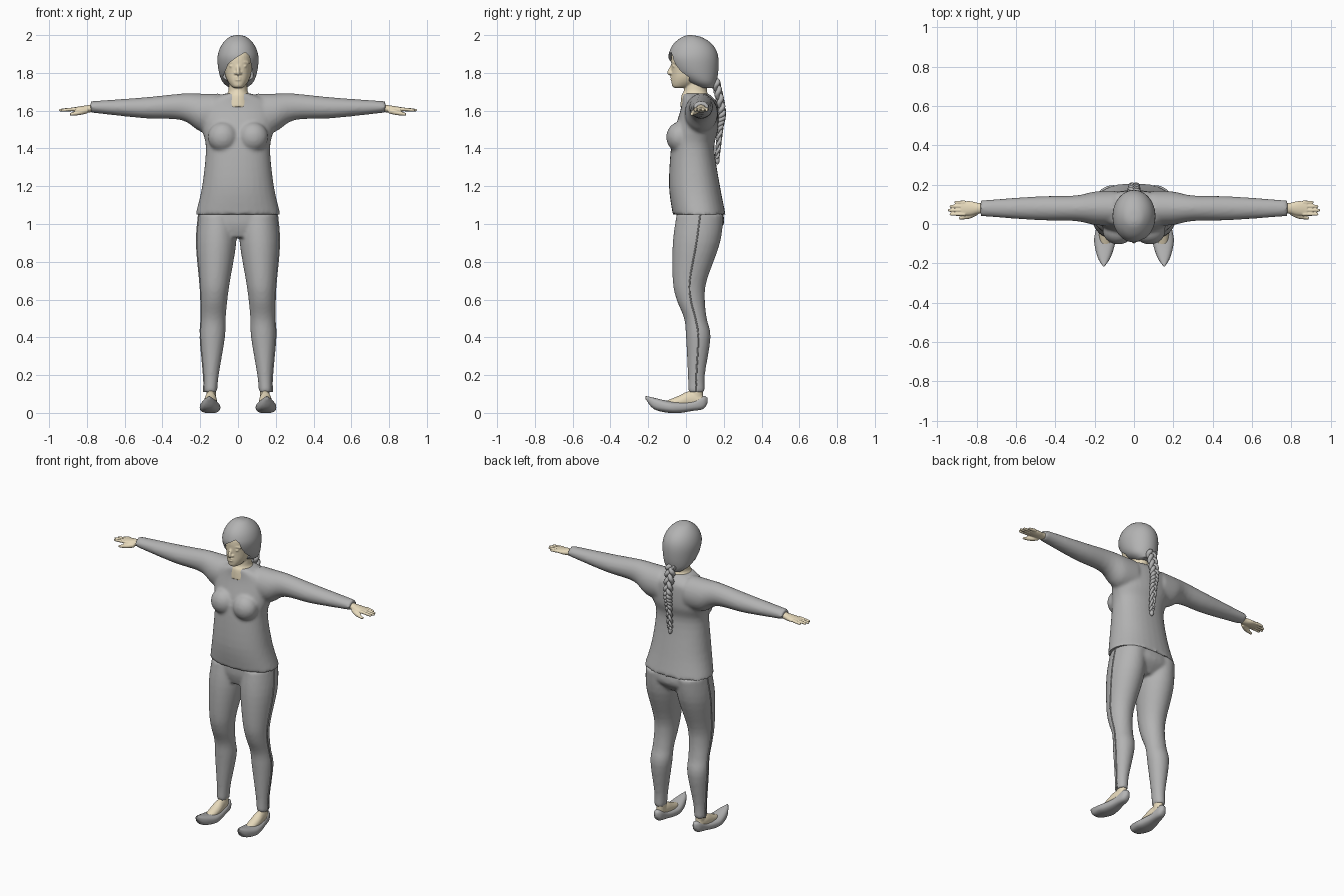
import bpy
import bmesh
from math import sin, cos, pi, copysign
from mathutils import Vector, Matrix

if "Cube" in bpy.data.objects:
    bpy.data.objects.remove(bpy.data.objects["Cube"], do_unlink=True)


def material(name, colour):
    mat = bpy.data.materials.new(name)
    mat.use_nodes = True
    mat.diffuse_color = colour
    mat.node_tree.nodes["Principled BSDF"].inputs["Base Color"].default_value = colour
    return mat


GREY = material("plain grey", (0.45, 0.45, 0.45, 1))
SKIN = material("pale skin", (0.8, 0.7, 0.5, 1))


def blend(rows, steps=4):
    """Pass a smooth curve through a list of points."""
    rows = [Vector(row) for row in rows]
    last = len(rows) - 1
    out = []
    for i in range(last):
        start, end = rows[i], rows[i + 1]
        leave = (end - rows[max(i - 1, 0)]) / 2
        arrive = (rows[min(i + 2, last)] - start) / 2
        for step in range(steps):
            t = step / steps
            ease = t * t * (3 - 2 * t)
            out.append(start.lerp(end, ease) + leave * t * (1 - t) ** 2 - arrive * t * t * (1 - t))
    return out + [rows[-1]]


def join_rings(bm, rings):
    """Join rings of points into a closed body."""
    loops = [[bm.verts.new(point) for point in ring] for ring in rings]
    count = len(loops[0])
    for low, high in zip(loops, loops[1:]):
        for i in range(count):
            j = (i + 1) % count
            bm.faces.new((low[i], low[j], high[j], high[i]))
    bm.faces.new(loops[0][::-1])
    bm.faces.new(loops[-1])


def loft(bm, rows, axis="z", side=1, centre=0, lean=0, square=1, sides=32):
    """Each row: place on the axis, half width, then low and high depth."""
    rings = []
    for place, half, low, high in blend(rows):
        ring = []
        for i in range(sides):
            u, v = cos(2 * pi * i / sides), sin(2 * pi * i / sides)
            u, v = copysign(abs(u) ** square, u), copysign(abs(v) ** square, v)
            a = centre + lean * place + half * u
            b = (low + high + (high - low) * v) / 2
            x, y, z = {"z": (a, b, place), "y": (a, place, b), "x": (place, a, b)}[axis]
            ring.append((x * side, y, z))
        rings.append(ring)
    join_rings(bm, rings)


def tube(bm, path, side=1, sides=10, steps=4):
    """Each row of the path: x, y, z, radius."""
    path = blend(path, steps)
    points = [Vector((x * side, y, z)) for x, y, z, radius in path]
    rings = []
    for i, point in enumerate(points):
        along = points[min(i + 1, len(points) - 1)] - points[max(i - 1, 0)]
        turn = along.to_track_quat("Z", "Y")
        angles = [2 * pi * k / sides for k in range(sides)]
        rings.append([point + turn @ Vector((cos(a), sin(a), 0)) * path[i][3] for a in angles])
    join_rings(bm, rings)


def ball(bm, centre, size):
    place = Matrix.Translation(centre) @ Matrix.Diagonal((*size, 1))
    bmesh.ops.create_uvsphere(bm, u_segments=20, v_segments=12, radius=1, matrix=place)


def finish(name, bm, mat, voxel=None, smooth=2, cutter=None):
    """Turn the bmesh into an object, fusing overlapping forms when asked."""
    bmesh.ops.recalc_face_normals(bm, faces=bm.faces)
    mesh = bpy.data.meshes.new(name)
    bm.to_mesh(mesh)
    bm.free()
    obj = bpy.data.objects.new(name, mesh)
    bpy.context.collection.objects.link(obj)
    if voxel:
        fuse = obj.modifiers.new("fuse", "REMESH")
        fuse.mode, fuse.voxel_size = "VOXEL", voxel
        soften = obj.modifiers.new("soften", "SMOOTH")
        soften.iterations = smooth
    if cutter:
        cut = obj.modifiers.new("cut", "BOOLEAN")
        cut.object, cut.solver = cutter, "EXACT"
    bpy.ops.object.select_all(action="DESELECT")
    bpy.context.view_layer.objects.active = obj
    obj.select_set(True)
    if obj.modifiers:
        bpy.ops.object.convert(target="MESH")
    obj.data.materials.clear()
    obj.data.materials.append(mat)
    bpy.ops.object.shade_smooth_by_angle(angle=0.9)
    return obj


# Sweater: trunk, bust and sleeves fused into one garment
bm = bmesh.new()
loft(bm, [(1.05, .225, -.07, .21), (1.2, .19, -.09, .18), (1.4, .17, -.08, .15), (1.5, .19, -.06, .17),
          (1.6, .2, -.03, .17), (1.65, .17, -.02, .16), (1.69, .07, -.02, .12)], square=.9)
for side in (1, -1):
    ball(bm, (side * .08, -.035, 1.46), (.08, .07, .08))
    loft(bm, [(.1, .09, 1.48, 1.69), (.2, .085, 1.49, 1.69), (.3, .065, 1.55, 1.69),
              (.5, .06, 1.56, 1.67), (.78, .04, 1.59, 1.65)], "x", side, centre=.08)
finish("sweater", bm, GREY, .01, 5)

# Trousers: hips, both legs, and a raised seam following each outer leg
leg = [(.11, .035, .01, .1), (.2, .04, .01, .1), (.4, .065, 0, .13), (.5, .065, -.01, .11),
       (.6, .07, -.05, .1), (.7, .08, -.07, .11), (.9, .105, -.07, .18), (1.05, .1, -.05, .2)]
middle, lean = .15, -.04
bm = bmesh.new()
seams = bmesh.new()
loft(bm, [(.93, .1, -.03, .14), (1, .2, -.05, .2), (1.09, .2, -.05, .19)], square=.9)
for side in (1, -1):
    loft(bm, leg, side=side, centre=middle, lean=lean)
    tube(seams, [(middle + lean * z + half, (front + back) / 2, z, .004) for z, half, front, back in leg], side)
finish("trousers", bm, GREY, .01, 4)
finish("trouser_seams", seams, GREY)

# Head and neck with modelled features
bm = bmesh.new()
loft(bm, [(1.72, .02, -.06, -.02), (1.73, .036, -.073, .03), (1.76, .057, -.077, .09), (1.8, .07, -.076, .13),
          (1.89, .077, -.077, .15), (1.94, .06, -.05, .12), (1.97, .02, -.01, .06)], square=.9)
loft(bm, [(1.62, .08, -.03, .12), (1.68, .064, -.024, .12), (1.71, .05, -.01, .11), (1.8, .05, 0, .12)])
tube(bm, [(0, -.066, 1.85, .007), (0, -.083, 1.82, .009), (0, -.09, 1.8, .011), (0, -.08, 1.795, .008)])
for lip in (1.776, 1.764):
    ball(bm, (0, -.07, lip), (.02, .014, .006))
ball(bm, (0, -.06, 1.735), (.02, .015, .013))
for side in (1, -1):
    ball(bm, (side * .012, -.078, 1.798), (.009, .009, .007))
    ball(bm, (side * .033, -.062, 1.836), (.014, .01, .007))
    tube(bm, [(.012, -.07, 1.85, .006), (.035, -.066, 1.858, .006), (.058, -.05, 1.85, .006)], side)
finish("head", bm, SKIN, .005)

# Face opening used to trim the hair, with a swept fringe line
fringe = [(-.08, 1.6), (-.08, 1.78), (-.05, 1.85), (-.01, 1.88), (.04, 1.91), (.06, 1.89), (.08, 1.79), (.08, 1.6)]
bm = bmesh.new()
join_rings(bm, [[(x, y, z) for x, z in fringe] for y in (-.3, .015)])
opening = finish("face_opening_cutter", bm, SKIN)
opening.hide_render = True

# Hair cap
bm = bmesh.new()
loft(bm, [(1.72, .045, .07, .15), (1.75, .08, .01, .16), (1.8, .1, -.06, .17), (1.87, .109, -.092, .172),
          (1.92, .1, -.085, .16), (1.96, .078, -.06, .13), (1.99, .045, -.02, .08), (2, .01, .01, .03)], sides=48)
finish("hair", bm, GREY, cutter=opening)
bpy.data.objects.remove(opening, do_unlink=True)

# Three-strand braid hanging down the back, with a tuft at its end
bm = bmesh.new()
spine = blend([(.155, 1.76), (.19, 1.6), (.18, 1.5), (.165, 1.35)], 20)
for strand in range(3):
    path = []
    for i, (y, z) in enumerate(spine):
        along = i / (len(spine) - 1)
        phase, size = 2 * pi * (4 * along + strand / 3), 1 - along / 2
        path.append((.021 * size * sin(phase), y + .011 * size * sin(2 * phase), z, .0155 * size))
    tube(bm, path, steps=2)
ball(bm, (0, .165, 1.335), (.013, .013, .02))
finish("braid", bm, GREY)

for side, label in ((1, "left"), (-1, "right")):
    # Hand: palm, four fingers and a thumb
    bm = bmesh.new()
    loft(bm, [(.74, .027, 1.6, 1.64), (.79, .027, 1.59, 1.63), (.83, .036, 1.59, 1.624),
              (.88, .036, 1.597, 1.616)], "x", side, centre=.08)
    for finger in range(4):
        y = .05 + .02 * finger
        tip = .945 - .008 * (finger - 1) ** 2
        tube(bm, [(.86, y, 1.608, .01), (tip - .01, y, 1.603, .008), (tip, y, 1.6, .004)], side)
    tube(bm, [(.8, .06, 1.6, .015), (.84, .04, 1.59, .014), (.89, .03, 1.58, .007)], side)
    finish(label + "_hand", bm, SKIN, .004)

    # Foot and ankle
    bm = bmesh.new()
    loft(bm, [(-.12, .025, .03, .057), (-.04, .034, .025, .09), (.02, .03, .025, .115), (.09, .02, .03, .09)],
         "y", side, centre=.145)
    loft(bm, [(.05, .025, .02, .09), (.2, .027, .02, .09)], side=side, centre=.142)
    finish(label + "_foot", bm, SKIN, .006)

    # Pointed slipper with an upturned toe
    bm = bmesh.new()
    loft(bm, [(-.215, .004, .075, .09), (-.17, .033, .02, .08), (-.09, .054, 0, .062), (-.03, .048, 0, .058),
              (.03, .036, .01, .063), (.09, .027, .02, .09), (.113, .01, .05, .08)],
         "y", side, centre=.145, lean=-.04, square=.8)
    finish(label + "_slipper", bm, GREY)
